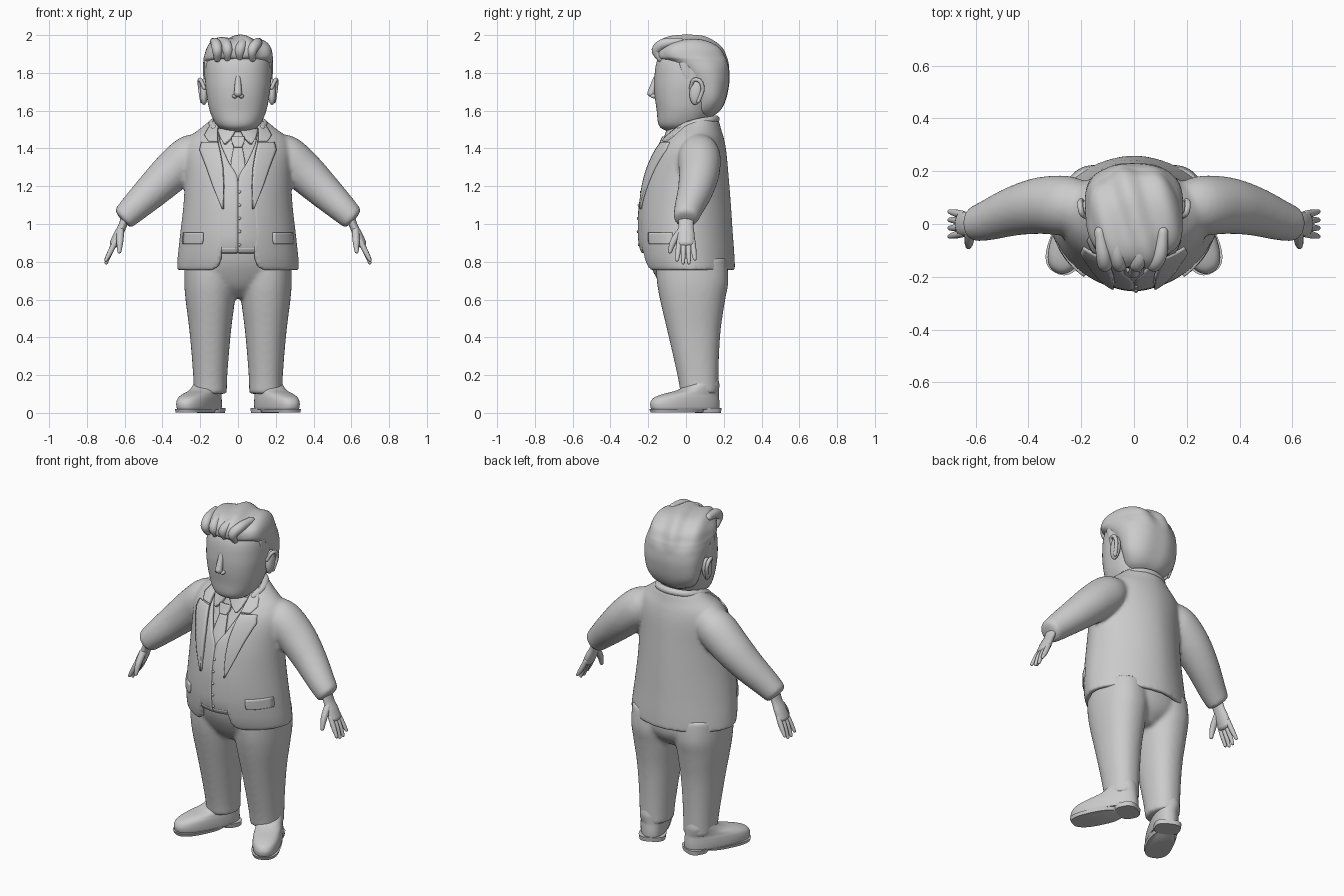
import bpy, bmesh
from math import sin, cos, pi, asin, radians
from mathutils import Vector, Matrix

if "Cube" in bpy.data.objects:
    bpy.data.objects.remove(bpy.data.objects["Cube"])


def resample(keys, k=5):
    """Catmull-Rom through the key tuples."""
    out, m = [], len(keys) - 1
    for i in range(m):
        a, b, c, d = (keys[max(0, min(m, j))] for j in (i - 1, i, i + 1, i + 2))
        for s in range(k):
            t = s / k
            out.append(tuple(q + .5 * t * (r - p + t * (2*p - 5*q + 4*r - w + t * (3*(q - r) + w - p)))
                             for p, q, r, w in zip(a, b, c, d)))
    return out + [tuple(keys[-1])]


def spow(v, e):
    return (1 if v >= 0 else -1) * abs(v) ** e


def build(name, rings, closed=True, caps=True):
    bm = bmesh.new()
    vs = [[bm.verts.new(p) for p in r] for r in rings]
    n = len(vs[0])
    for a, b in zip(vs, vs[1:]):
        for i in range(n if closed else n - 1):
            j = (i + 1) % n
            bm.faces.new((a[i], a[j], b[j], b[i]))
    if closed and caps:
        bm.faces.new(vs[0])
        bm.faces.new(vs[-1])
    bmesh.ops.recalc_face_normals(bm, faces=bm.faces)
    me = bpy.data.meshes.new(name)
    bm.to_mesh(me)
    bm.free()
    ob = bpy.data.objects.new(name, me)
    bpy.context.collection.objects.link(ob)
    bpy.ops.object.select_all(action='DESELECT')
    ob.select_set(True)
    bpy.context.view_layer.objects.active = ob
    bpy.ops.object.shade_smooth_by_angle(angle=radians(50))
    return ob


def loft(name, keys, n=2.0, segs=56, cx=0, k=5):
    """Keys: z, half width, front y, back y and optionally the half width of a front opening."""
    rings, split = [], len(keys[0]) > 4
    for q in resample(keys, k):
        z, rx, yf, yb = q[:4]
        cy, ry = (yf + yb) / 2, (yb - yf) / 2
        g = asin(min(.95, max(q[4], .0005) / rx) ** (n / 2)) if split else 0
        cnt = segs - 1 if split else segs
        rings.append([(cx + rx * spow(sin(a), 2 / n), cy - ry * spow(cos(a), 2 / n), z)
                      for a in (g + (2*pi - 2*g) * i / cnt for i in range(segs))])
    return build(name, rings, not split)


def tube(name, path, ref=(0, 1, 0), flat=1.0, cap=1.0, segs=20):
    """Round tube through x, y, z, radius keys with domed ends."""
    p = resample(path, 5)
    c = [Vector(q[:3]) for q in p]
    d0, d1 = (c[1] - c[0]).normalized(), (c[-1] - c[-2]).normalized()
    st = [(c[i], p[i][3], (c[min(i+1, len(c)-1)] - c[max(i-1, 0)]).normalized()) for i in range(len(c))]
    dome = [radians(a) for a in (30, 60, 85)]
    st = ([(c[0] - d0 * p[0][3] * sin(a) * cap, p[0][3] * cos(a), d0) for a in reversed(dome)] + st +
          [(c[-1] + d1 * p[-1][3] * sin(a) * cap, p[-1][3] * cos(a), d1) for a in dome])
    rings = []
    for o, r, t in st:
        u = t.cross(Vector(ref)).normalized()
        v = u.cross(t)
        rings.append([o + u * (r * flat * cos(2*pi*i/segs)) + v * (r * sin(2*pi*i/segs)) for i in range(segs)])
    return build(name, rings)


def front_y(keys, x, z, n=1.8):
    s = resample(keys)
    a, b = next(((a, b) for a, b in zip(s, s[1:]) if a[0] <= z <= b[0]), (s[-2], s[-1]))
    t = min(1, max(0, (z - a[0]) / (b[0] - a[0])))
    rx, yf, yb = (a[i] + t * (b[i] - a[i]) for i in (1, 2, 3))
    return (yf + yb) / 2 - (yb - yf) / 2 * max(0, 1 - min(1, abs(x) / rx) ** n) ** (1 / n)


def patch(name, keys, rows, off, thick=.016, s=1):
    """Cloth piece lying on a lofted front; rows are z, inner x, outer x."""
    fine = [tuple(a + (b - a) * t / 4 for a, b in zip(p, q)) for p, q in zip(rows, rows[1:]) for t in range(4)]
    grid = [[(s * x, front_y(keys, x, z) - off, z) for x in (a + (b - a) * i / 8 for i in range(9))]
            for z, a, b in fine + [rows[-1]]]
    ob = build(name, grid, closed=False)
    solidify(ob, thick)
    return ob


def solidify(ob, thick):
    m = ob.modifiers.new('thickness', 'SOLIDIFY')
    m.thickness, m.offset = thick, 0


def fuse(obs, voxel, smooth):
    bpy.ops.object.select_all(action='DESELECT')
    for o in obs:
        o.select_set(True)
    bpy.context.view_layer.objects.active = obs[0]
    bpy.ops.object.join()
    m = obs[0].modifiers.new('fuse', 'REMESH')
    m.mode, m.voxel_size, m.use_smooth_shade = 'VOXEL', voxel, True
    m = obs[0].modifiers.new('soften', 'SMOOTH')
    m.factor, m.iterations = .5, smooth


def ball(name, loc, size, rot=0):
    rings = [[(size[0] * sin(t) * cos(a), size[1] * sin(t) * sin(a), size[2] * cos(t))
              for a in (2*pi*i/20 for i in range(20))] for t in (pi*(j+.1)/12.2 for j in range(13))]
    ob = build(name, rings)
    ob.location, ob.rotation_euler = loc, (rot, 0, 0)
    return ob


# jacket with sleeves
JACKET = [(.755, .308, -.20, .245, .14), (.78, .308, -.212, .245, .10), (.84, .304, -.228, .242, .085),
          (.95, .292, -.240, .234, .08), (1.1, .275, -.235, .224, .075), (1.25, .268, -.21, .212, .08),
          (1.38, .27, -.16, .20, .10), (1.45, .245, -.11, .187, .11), (1.5, .185, -.06, .172, .11),
          (1.55, .125, -.01, .16, .09)]
jacket = loft('jacket', JACKET, 1.8, 90)
solidify(jacket, .028)
bpy.ops.object.modifier_apply(modifier='thickness')
parts = [jacket]
for s in (1, -1):
    parts.append(tube('sleeve', [(s*.17, .07, 1.40, .085), (s*.25, .07, 1.36, .112), (s*.35, .07, 1.275, .108),
                                 (s*.45, .05, 1.18, .094), (s*.55, .015, 1.085, .077), (s*.594, .002, 1.042, .068),
                                 (s*.607, 0, 1.03, .064)], cap=.2, segs=32))
fuse(parts, .011, 6)

# waistcoat, shirt and tie
VEST = [(.85, .272, -.228, .2, 0), (.88, .275, -.24, .2, 0), (.95, .268, -.248, .2, 0), (1.1, .25, -.243, .19, 0),
        (1.24, .245, -.213, .18, .002), (1.32, .245, -.18, .17, .045), (1.42, .23, -.125, .16, .09),
        (1.47, .19, -.085, .15, .1)]
solidify(loft('waistcoat', VEST, 1.8, 80), .014)
SHIRT = [(1.1, .235, -.22, .17), (1.24, .235, -.195, .17), (1.32, .23, -.163, .16), (1.42, .21, -.112, .15),
         (1.47, .16, -.09, .15), (1.51, .115, -.075, .14), (1.54, .10, -.06, .13)]
loft('shirt', SHIRT, 1.8)
patch('tie', SHIRT, [(1.23, -.005, .005), (1.27, -.04, .04), (1.33, -.036, .036), (1.41, -.022, .022)], .014)
patch('tie_knot', SHIRT, [(1.405, -.02, .02), (1.43, -.032, .032), (1.46, -.034, .034)], .022, .022)
for z in (.89, .96, 1.03, 1.10, 1.17):
    ball('button', (.008, front_y(VEST, .008, z) - .007, z), (.008, .006, .008))

# lapels, collars, waistcoat points and pockets
for s in (1, -1):
    patch('lapel', JACKET, [(1.08, .076, .082), (1.2, .075, .13), (1.3, .08, .165), (1.39, .095, .2),
                            (1.43, .105, .19)], .018, .018, s)
    patch('jacket_collar', JACKET, [(1.435, .106, .155), (1.465, .108, .175), (1.5, .108, .155),
                                    (1.54, .10, .125)], .018, .02, s)
    patch('shirt_collar', SHIRT, [(1.425, .065, .075), (1.455, .034, .092), (1.5, .01, .105)], .016, .018, s)
    patch('waistcoat_point', VEST, [(.825, .05, .06), (.852, .004, .10), (.875, .004, .10)], 0, .015, s)
    patch('pocket_flap', JACKET, [(.895, .19, .287), (.91, .185, .288), (.955, .185, .283)], .02, .016, s)
arc = [(.125, -.03, 1.505, .018), (.135, .05, 1.535, .02), (.09, .13, 1.55, .02), (0, .158, 1.555, .02)]
tube('back_collar', arc + [(-x, y, z, r) for x, y, z, r in arc[-2::-1]], ref=(0, 0, 1))

# trousers
legs = [loft('trousers', [(.61, .06, -.06, .14), (.66, .17, -.12, .195), (.72, .25, -.16, .222),
                          (.80, .27, -.195, .222), (.9, .26, -.215, .21)], 2.1)]
LEG = [(.10, .088, -.03, .172), (.17, .089, -.04, .172), (.3, .098, -.068, .175), (.45, .112, -.103, .185),
       (.6, .131, -.138, .208), (.7, .138, -.155, .225), (.82, .135, -.16, .215)]
for s in (1, -1):
    legs.append(loft('leg', LEG, 2.2, 40, s * .147))
fuse(legs, .012, 8)

# shoes with sole and heel
for s in (1, -1):
    place = Matrix.Translation((s * .148, .108, 0)) @ Matrix.Rotation(s * radians(27), 4, 'Z')
    shoe = loft('shoe', [(.018, .074, -.318, .066), (.03, .078, -.325, .07), (.055, .079, -.325, .07),
                         (.08, .077, -.305, .068), (.10, .073, -.25, .066), (.12, .072, -.165, .066),
                         (.15, .072, -.11, .066), (.18, .065, -.09, .06)], 2.4)
    sole = loft('sole', [(.006, .074, -.322, -.03), (.024, .08, -.329, -.01)], 2.6, k=2)
    heel = loft('heel', [(0, .072, -.05, .07), (.026, .076, -.06, .073)], 2.8, k=2)
    for o in (shoe, sole, heel):
        o.matrix_world = place
    sole.data.transform(Matrix.Translation((0, 0, -.004)))

# hands
for s in (1, -1):
    tube('palm', [(s*.585, 0, 1.06, .045), (s*.612, 0, .99, .04), (s*.635, 0, .94, .046), (s*.655, 0, .895, .046)],
         flat=.55, cap=.4)
    for y, tip in ((-.036, .80), (-.012, .785), (.012, .785), (.036, .805)):
        tube('finger', [(s*.648, y, .91, .014), (s*.675, y*1.15, .855, .014), (s*.698, y*1.3, tip + .01, .009)], segs=12)
    tube('thumb', [(s*.622, -.025, .965, .02), (s*.625, -.065, .91, .018), (s*.628, -.085, .855, .011)], segs=12)

# head, nose and ears
loft('head', [(1.485, .06, -.08, .07), (1.505, .092, -.128, .09), (1.535, .122, -.148, .11), (1.6, .15, -.155, .14),
              (1.68, .166, -.166, .17), (1.76, .175, -.168, .2), (1.86, .17, -.155, .2), (1.93, .13, -.11, .15),
              (1.965, .05, -.04, .08)], 2.25)
tube('nose', [(0, -.155, 1.78, .014), (0, -.172, 1.73, .018), (0, -.185, 1.69, .021)], cap=.8)
for s in (1, -1):
    ball('nostril', (s*.017, -.17, 1.677), (.014, .018, .012))
    ball('ear', (s*.18, .055, 1.70), (.022, .036, .07), -.12)
    tube('ear_rim', [(s*.178, .025, 1.72, .009), (s*.198, .04, 1.762, .010), (s*.204, .075, 1.755, .011),
                     (s*.2, .088, 1.71, .010), (s*.19, .065, 1.65, .011)], ref=(1, 0, 0), segs=12)

# swept hair with combed grooves
hair = loft('hair', [(1.565, .07, .04, .13), (1.60, .125, .03, .18), (1.66, .163, .035, .212), (1.75, .18, 0, .23),
                     (1.82, .187, -.06, .229), (1.86, .188, -.12, .222), (1.885, .187, -.162, .212),
                     (1.93, .172, -.165, .188), (1.967, .132, -.138, .14), (1.988, .08, -.09, .09),
                     (1.995, .015, -.02, .02)], 2.2, 120, k=7)
for v in hair.data.vertices:
    d = (v.co - Vector((0, .03, 1.8))).normalized()
    w = min(1, max(.15, (v.co.z - 1.8) / .1))
    v.co += d * .008 * w * sin(48 * v.co.x + 14 * v.co.y + .8)
for s in (1, -1):
    tube('sideburn', [(s*.166, -.005, 1.85, .03), (s*.168, .005, 1.79, .024), (s*.164, .015, 1.73, .012)], flat=.4)
for x0, x1 in ((-.11, -.13), (-.055, -.07), (.01, .03), (.075, .11)):
    tube('quiff_lock', [(x0, -.135, 1.875, .018), (x0, -.155, 1.92, .027), (x1*.9, -.115, 1.955, .027),
                        (x1, -.03, 1.965, .02)], ref=(1, 0, 0))
